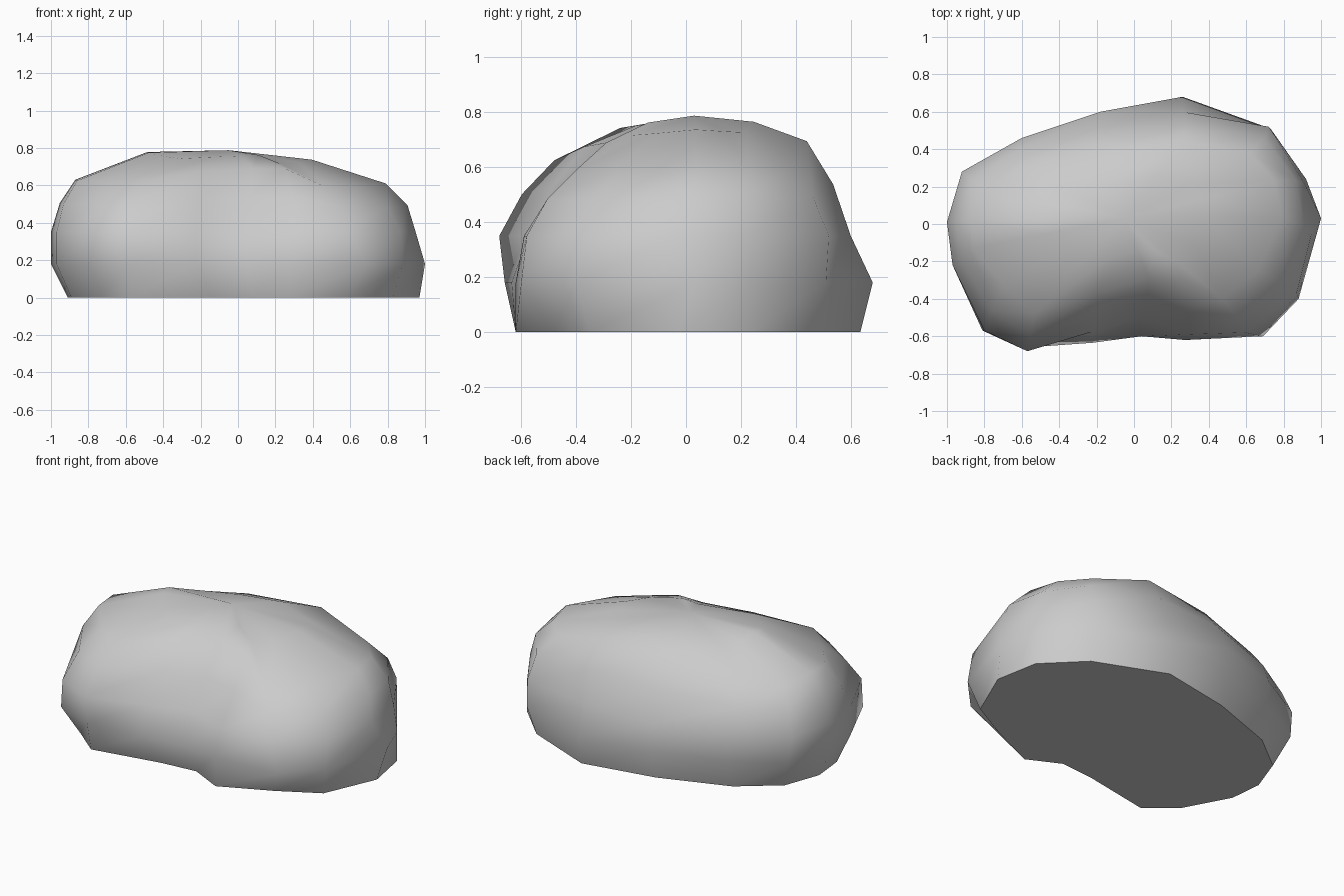
import bpy, bmesh, math
from mathutils import Vector

if "Cube" in bpy.data.objects:
    bpy.data.objects.remove(bpy.data.objects["Cube"])

# Kidney-shaped outlines of the boulder, counter-clockwise from the front left lobe
foot = [(-.57, -.62), (-.14, -.54), (.08, -.52), (.28, -.62), (.59, -.48), (.83, -.35),
        (.97, -.03), (.92, .24), (.70, .46), (.27, .635), (-.18, .55), (-.60, .40),
        (-.83, .22), (-.91, 0), (-.89, -.20), (-.74, -.48)]
low = [(-.57, -.66), (-.22, -.635), (.04, -.60), (.27, -.62), (.69, -.60), (.88, -.40),
       (1.0, .03), (.92, .24), (.73, .51), (.26, .68), (-.18, .60), (-.60, .46),
       (-.90, .29), (-1.0, .01), (-.97, -.22), (-.81, -.57)]
belly = [(-.57, -.68), (-.22, -.575), (.03, -.50), (.30, -.59), (.59, -.58), (.87, -.37),
         (.95, -.05), (.91, .22), (.72, .52), (.26, .60), (-.18, .60), (-.60, .46),
         (-.92, .28), (-1.0, .01), (-.97, -.22), (-.80, -.57)]
# Shoulder line, rising over the front hollow and the back
shoulder = [(-.53, -.48, .625), (-.20, -.37, .675), (.08, -.29, .69), (.25, -.29, .69),
            (.47, -.40, .59), (.66, -.25, .59), (.79, .04, .61), (.75, .23, .60),
            (.62, .38, .60), (.26, .44, .695), (-.20, .38, .68), (-.60, .31, .60),
            (-.80, .19, .58), (-.87, .02, .63), (-.86, -.13, .625), (-.70, -.33, .62)]
apex = Vector((-.05, .03, .788))


def ring(outline, z):
    return [Vector((x, y, z)) for x, y in outline]


def crown(pts, t):
    # Top ring: shoulder drawn in towards the apex, bulging left and right
    out = []
    for p in pts:
        q = p.lerp(apex, t)
        q.z = min(.78, q.z + .02 + .23 * max(0, -q.x) ** 2 + .06 * max(0, q.x))
        out.append(q)
    return out


b, s = ring(belly, .35), [Vector(p) for p in shoulder]
chest = [p.lerp(q, .5) * 1.03 + Vector((.01, 0, 0)) for p, q in zip(b, s)]
rings = [ring(foot, 0), ring(low, .18), b, chest, s, crown(s, .47)]

# Loft the rings and close both ends
bm = bmesh.new()
loops = [[bm.verts.new(p) for p in r] for r in rings]
n = len(foot)
for lo, hi in zip(loops, loops[1:]):
    for i in range(n):
        j = (i + 1) % n
        bm.faces.new((lo[i], lo[j], hi[j], hi[i]))
bm.faces.new(loops[0][::-1])
tip = bm.verts.new(apex)
for i in range(n):
    bm.faces.new((loops[-1][i], loops[-1][(i + 1) % n], tip))
bmesh.ops.recalc_face_normals(bm, faces=bm.faces)

mesh = bpy.data.meshes.new("boulder")
bm.to_mesh(mesh)
bm.free()
boulder = bpy.data.objects.new("boulder", mesh)
bpy.context.collection.objects.link(boulder)
bpy.context.view_layer.objects.active = boulder
boulder.select_set(True)
bpy.ops.object.shade_smooth_by_angle(angle=math.radians(45))
